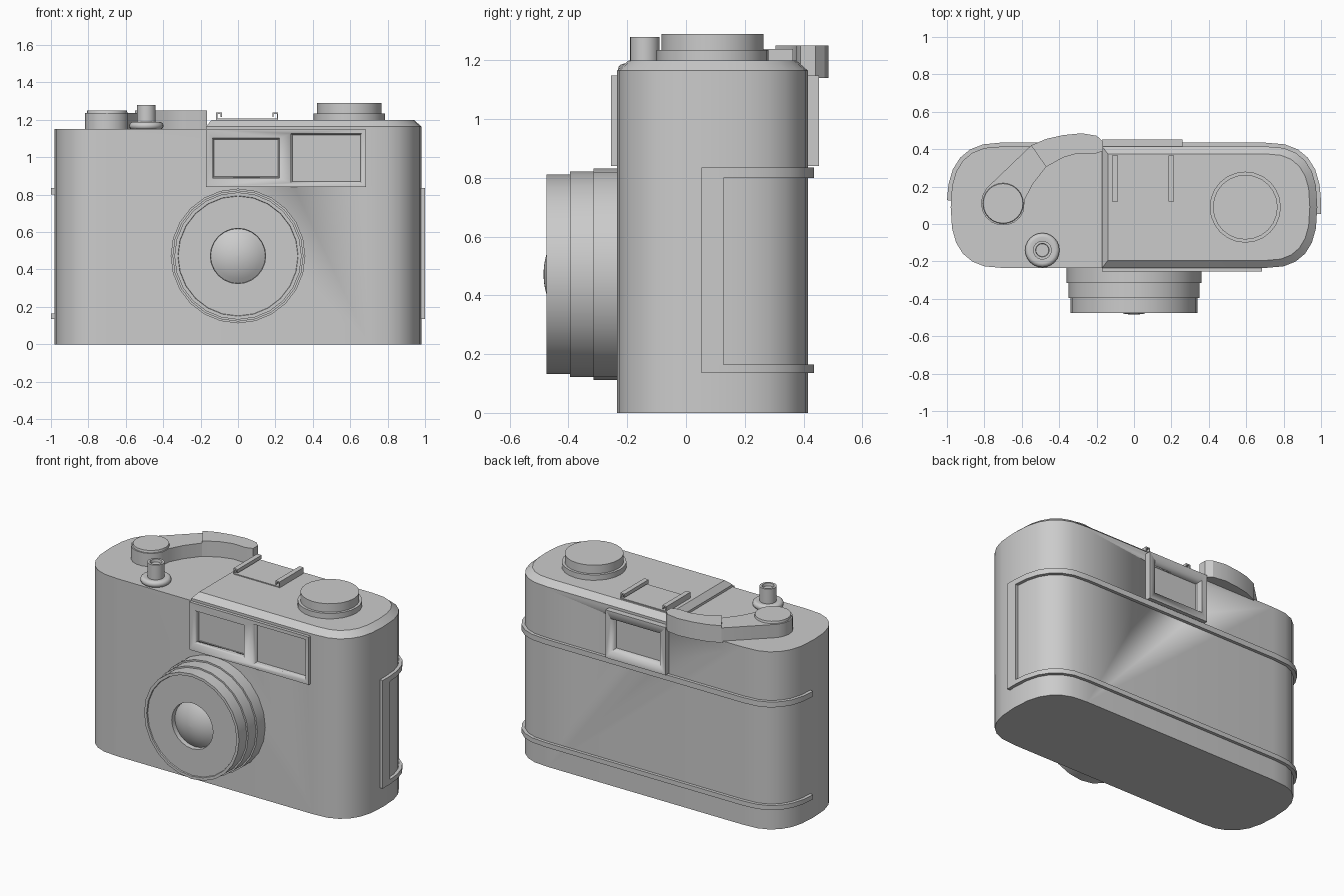
import bpy, bmesh
from math import sin, cos, pi, radians, sqrt

if "Cube" in bpy.data.objects:
    bpy.data.objects.remove(bpy.data.objects["Cube"])


def finish(name, bm, angle=32):
    bmesh.ops.remove_doubles(bm, verts=bm.verts, dist=1e-5)
    bmesh.ops.recalc_face_normals(bm, faces=bm.faces)
    me = bpy.data.meshes.new(name)
    bm.to_mesh(me)
    bm.free()
    ob = bpy.data.objects.new(name, me)
    bpy.context.collection.objects.link(ob)
    bpy.ops.object.select_all(action='DESELECT')
    ob.select_set(True)
    bpy.context.view_layer.objects.active = ob
    bpy.ops.object.shade_smooth_by_angle(angle=radians(angle))
    return ob


def loft(name, rings, angle=32):
    """Skin a stack of equal-length closed rings and cap both ends."""
    bm = bmesh.new()
    vs = [[bm.verts.new(p) for p in ring] for ring in rings]
    n = len(rings[0])
    for a, b in zip(vs, vs[1:]):
        for i in range(n):
            j = (i + 1) % n
            bm.faces.new((a[i], a[j], b[j], b[i]))
    bm.faces.new(vs[0][::-1])
    bm.faces.new(vs[-1])
    return finish(name, bm, angle)


def prism(name, pts, z0, z1):
    return loft(name, [[(x, y, z) for x, y in pts] for z in (z0, z1)])


def box(name, x0, x1, y0, y1, z0, z1):
    return prism(name, [(x0, y0), (x1, y0), (x1, y1), (x0, y1)], z0, z1)


def lathe(name, profile, centre, n=24, forward=False):
    """Turn (radius, height) pairs about z, or about -y when forward."""
    cx, c2 = centre
    rings = []
    for r, h in profile:
        r = max(r, 0.001)
        ring = []
        for i in range(n):
            u, v = cx + r * cos(2 * pi * i / n), c2 + r * sin(2 * pi * i / n)
            ring.append((u, -h, v) if forward else (u, v, h))
        rings.append(ring)
    return loft(name, rings, 35)


def edge_point(deg, off=0.0):
    """Point on the rounded body outline, 0 = right end, 90 = back."""
    t = radians(deg)
    c, s = cos(t), sin(t)
    e = 2 / 2.6
    sx, sy = (1 if c >= 0 else -1), (1 if s >= 0 else -1)
    return (sx * (0.7 + (0.28 + off) * abs(c) ** e),
            0.09 + sy * (0.325 + off) * abs(s) ** e)


# Body
right = [edge_point(a) for a in range(-90, 91, 15)]
body = prism("body", right + [(-x, y) for x, y in right[::-1]], 0, 1.15)

# Raised top deck with a bevelled edge
low = [(-0.17, -0.235)] + right + [(-0.17, 0.415)]
high = [edge_point(a, -0.04) for a in range(-90, 91, 15)]
high = [(-0.14, -0.195)] + high + [(-0.14, 0.375)]
loft("top_deck", [[(x, y, 1.149) for x, y in low],
                  [(x, y, 1.165) for x, y in low],
                  [(x, y, 1.2) for x, y in high]], 25)

# Back door trim: two bands joined by a hinge upright
angles = [-3.2, 3.2] + list(range(15, 91, 15))
turn = angles + [180 - a for a in angles[1:]][::-1]
turn = angles + [91] + [180 - a for a in reversed(angles[1:-1])]


def strip(degs):
    return ([edge_point(a, 0.02) for a in degs]
            + [edge_point(a, -0.015) for a in reversed(degs)])


for name, z0, z1 in (("lower_band", 0.135, 0.165), ("upper_band", 0.8, 0.835)):
    prism(name, strip(turn), z0, z1)
prism("hinge_upright", strip([-3.2, 3.2]), 0.165, 0.8)

# Window panels and their recesses
front_panel = box("front_window_panel", -0.17, 0.685, -0.255, -0.22, 0.84, 1.149)
back_panel = box("rear_eyepiece_panel", -0.17, 0.26, 0.40, 0.453, 0.84, 1.149)


def recess(name, x0, x1, z0, z1, mouth, floor, panel):
    def ring(y, g):
        return [(x0 - g, y, z0 - g), (x1 + g, y, z0 - g),
                (x1 + g, y, z1 + g), (x0 - g, y, z1 + g)]
    cutter = loft(name, [ring(mouth, 0.003), ring(floor, -0.006)])
    cutter.hide_render = True
    cutter.hide_set(True)
    for ob in (panel, body):
        m = ob.modifiers.new(name, 'BOOLEAN')
        m.operation = 'DIFFERENCE'
        m.solver = 'EXACT'
        m.object = cutter


cuts = [("finder_cut", -0.135, 0.22, 0.89, 1.10, -0.26, -0.215, front_panel),
        ("light_cut", 0.285, 0.66, 0.865, 1.125, -0.26, -0.215, front_panel),
        ("eyepiece_cut", -0.13, 0.22, 0.89, 1.10, 0.46, 0.405, back_panel)]
for cut in cuts:
    recess(*cut)
    bpy.context.view_layer.update()

# Bake the cuts so that the helpers can go
for ob in (body, front_panel, back_panel):
    dg = bpy.context.evaluated_depsgraph_get()
    me = bpy.data.meshes.new_from_object(ob.evaluated_get(dg))
    ob.modifiers.clear()
    ob.data = me
for cut in cuts:
    bpy.data.objects.remove(bpy.data.objects[cut[0]])

# Lens barrel and domed glass
lathe("lens_barrel", [(0.36, 0.22), (0.36, 0.315), (0.35, 0.315), (0.35, 0.395),
                      (0.34, 0.395), (0.34, 0.475), (0.322, 0.475), (0.32, 0.467),
                      (0.148, 0.467), (0.146, 0.435)], (0, 0.472), 24, True)
R = 0.245
dome = [(0.146 * k / 6, 0.24 + sqrt(R * R - (0.146 * k / 6) ** 2)) for k in range(6, -1, -1)]
lathe("lens_glass", dome, (0, 0.472), 32, True)

# Rewind dial
lathe("dial", [(0.19, 1.195), (0.19, 1.235), (0.173, 1.235), (0.173, 1.29)], (0.595, 0.09))

# Shutter button on a rounded collar
collar = [(0.07 + 0.022 * cos(radians(a)), 1.168 + 0.021 * sin(radians(a)))
          for a in range(-90, 91, 30)]
lathe("shutter_collar", collar + [(0.05, 1.185)], (-0.49, -0.14))
lathe("shutter_button", [(0.05, 1.15), (0.05, 1.28), (0.036, 1.28), (0.034, 1.262)],
      (-0.49, -0.14))

# Winding lever: hub arm, thicker thumb tip, cap
arm = [(-0.7 + 0.118 * cos(radians(a)), 0.11 + 0.118 * sin(radians(a)))
       for a in range(160, 341, 20)]
arm += [(-0.585, 0.13), (-0.54, 0.215), (-0.47, 0.305), (-0.55, 0.42), (-0.79, 0.19)]
prism("lever_arm", arm, 1.14, 1.236)
tip = [(-0.47, 0.305), (-0.38, 0.355), (-0.3, 0.378), (-0.21, 0.375), (-0.165, 0.39),
       (-0.165, 0.44), (-0.2, 0.472), (-0.28, 0.485), (-0.38, 0.475), (-0.47, 0.455),
       (-0.55, 0.42)]
prism("lever_tip", tip, 1.14, 1.25)
lathe("lever_cap", [(0.11, 1.23), (0.106, 1.25)], (-0.7, 0.11))

# Accessory shoe: base plate and two hooked rails
box("shoe_plate", -0.11, 0.21, 0.12, 0.365, 1.195, 1.206)
hook = [(0, 1.2), (0.007, 1.2), (0.007, 1.23), (0.024, 1.23), (0.024, 1.215),
        (0.031, 1.215), (0.031, 1.238), (0, 1.238)]
for name, x0, d in (("shoe_rail_left", -0.117, 1), ("shoe_rail_right", 0.215, -1)):
    loft(name, [[(x0 + d * x, y, z) for x, z in hook] for y in (0.12, 0.365)])
